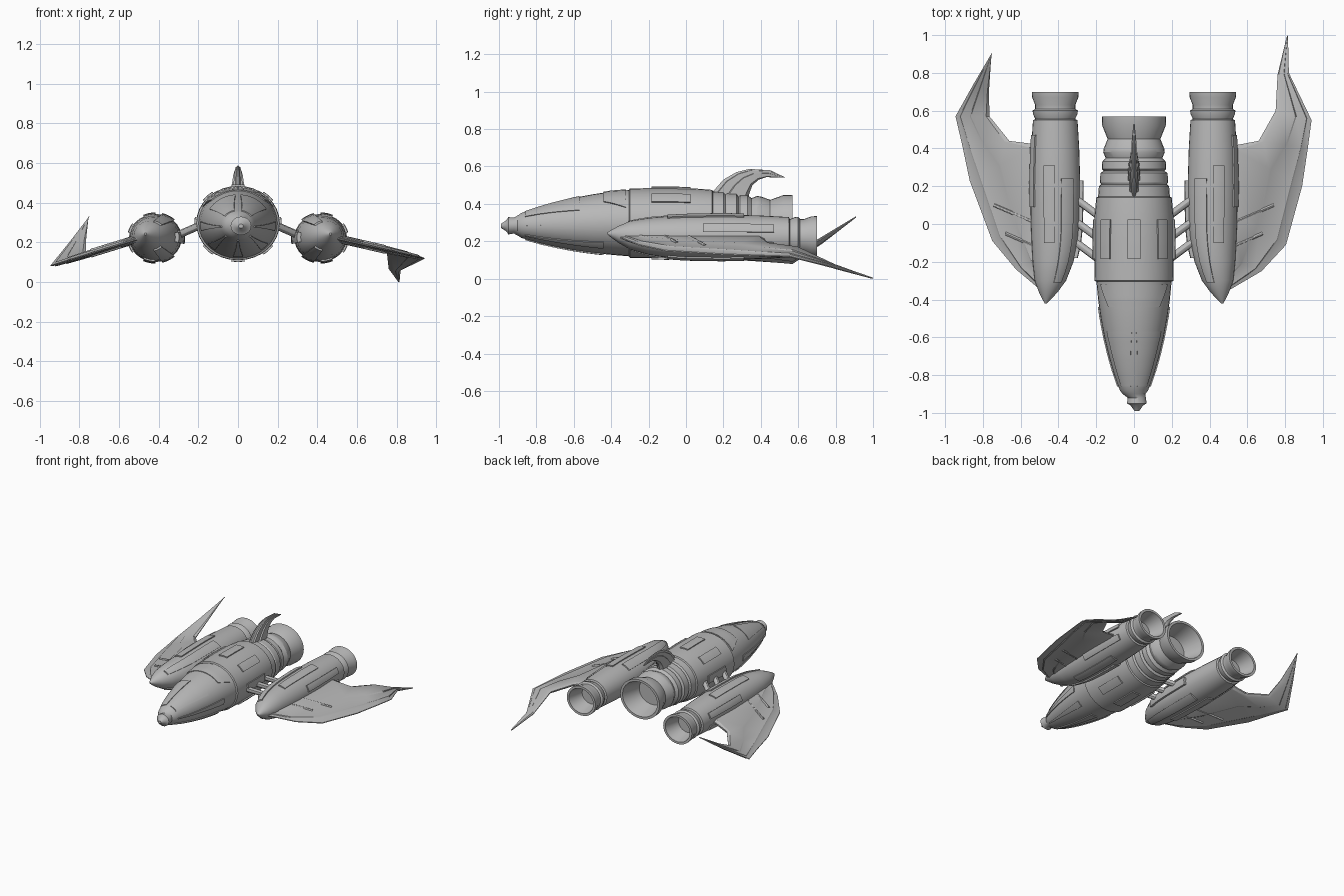
import bpy, bmesh
from math import sin, cos, radians
from mathutils import Vector

if "Cube" in bpy.data.objects:
    bpy.data.objects.remove(bpy.data.objects["Cube"], do_unlink=True)

GREY = (0.48, 0.48, 0.48, 1)
mat = bpy.data.materials.new("hull grey")
mat.use_nodes = True
mat.diffuse_color = GREY
mat.node_tree.nodes["Principled BSDF"].inputs["Base Color"].default_value = GREY
SIDES = 32


def finish(bm, name, recalc=True):
    if recalc:
        bmesh.ops.recalc_face_normals(bm, faces=bm.faces[:])
    me = bpy.data.meshes.new(name)
    bm.to_mesh(me)
    bm.free()
    me.materials.append(mat)
    for p in me.polygons:
        p.use_smooth = True
    me.set_sharp_from_angle(angle=radians(30))
    ob = bpy.data.objects.new(name, me)
    bpy.context.collection.objects.link(ob)
    return ob


def skin(rings, name):
    """Closed rings of points joined by quads and capped at both ends."""
    bm = bmesh.new()
    vs = [[bm.verts.new(p) for p in ring] for ring in rings]
    n = len(vs[0])
    for a, b in zip(vs, vs[1:]):
        for j in range(n):
            k = (j + 1) % n
            bm.faces.new((a[j], b[j], b[k], a[k]))
    bm.faces.new(vs[0])
    bm.faces.new(vs[-1][::-1])
    return finish(bm, name)


class Hull:
    """Turned, slightly flattened body along y with raised plates on it."""

    def __init__(self, name, profile, centre, squash):
        self.profile, self.centre, self.squash = profile, centre, squash
        step = 360 / SIDES
        skin([[self.at(y, r, j * step) for j in range(SIDES)] for y, r in profile], name)

    def at(self, y, r, deg):
        x, z = self.centre(y)
        a = radians(deg)
        return Vector((x + r * cos(a), y, z + r * sin(a) * self.squash))

    def radius(self, y):
        for (ya, ra), (yb, rb) in zip(self.profile, self.profile[1:]):
            if ya <= y <= yb and yb > ya:
                return ra + (rb - ra) * (y - ya) / (yb - ya)
        return 0.1

    def plate(self, name, deg, w0, w1, y0, y1, lift=0.009):
        rows, cols = 10, 8
        bm = bmesh.new()
        grid = []
        for i in range(-1, rows + 2):
            t = min(max(i, 0), rows) / rows
            y, w = y0 + (y1 - y0) * t, w0 + (w1 - w0) * t
            line = []
            for j in range(-1, cols + 2):
                rim = i in (-1, rows + 1) or j in (-1, cols + 1)
                u = min(max(j, 0), cols) / cols * 2 - 1
                h = -0.01 if rim else lift
                line.append(bm.verts.new(self.at(y, self.radius(y) + h, deg + w * u)))
            grid.append(line)
        for a, b in zip(grid, grid[1:]):
            for j in range(len(a) - 1):
                bm.faces.new((a[j], b[j], b[j + 1], a[j + 1]))
        bmesh.ops.remove_doubles(bm, verts=bm.verts[:], dist=0.00001)
        finish(bm, name, recalc=False)


def blade(name, pairs, axis, scales):
    """Thin stepped surface spanning pairs of edge points, thick along axis."""
    section = [(0, .003), (.12, .008), (.14, .014), (.42, .014), (.45, .02), (.9, .018), (1, .005)]
    axis, rings = Vector(axis), []
    for (a, b), s in zip(pairs, scales):
        a, b = Vector(a), Vector(b)
        up = [a.lerp(b, t) + axis * h * s for t, h in section]
        low = [a.lerp(b, t) - axis * h * s for t, h in section]
        rings.append(up + low[::-1])
    skin(rings, name)


def rod(name, p, q, r):
    p, q = Vector(p), Vector(q)
    d = (q - p).normalized()
    u = d.cross(Vector((0, 0, 1))).normalized()
    v = d.cross(u)
    skin([[c + u * r * cos(radians(k * 30)) + v * r * sin(radians(k * 30)) for k in range(12)]
          for c in (p, q)], name)


# Fuselage with banded engine and hollow nozzle
fuselage = Hull("fuselage", [
    (-.99, .012), (-.96, .034), (-.95, .052), (-.92, .048), (-.9, .06), (-.88, .075),
    (-.85, .086), (-.78, .11), (-.7, .133), (-.6, .157), (-.5, .176), (-.4, .19), (-.305, .199),
    (-.3, .209), (-.1, .211), (.05, .208), (.14, .2), (.145, .19), (.2, .186), (.21, .174),
    (.22, .18), (.27, .178), (.28, .16), (.29, .17), (.33, .168), (.35, .15), (.38, .163),
    (.4, .16), (.45, .14), (.52, .168), (.57, .17), (.57, .15), (.5, .13), (.42, .11), (.42, .002)],
    lambda y: (0.015 if y < -.9 else 0, .297 - .025 * max(0, -.4 - y)), .89)

# Plates round the middle, nose panels and canopy
for k in range(8):
    fuselage.plate("body_plate", 90 + 45 * k, 9, 9, -.185, .025)
for deg in (-5, 185, -90, -45, -135):
    fuselage.plate("nose_strip", deg, 3, 8, -.86, -.44, .007)
for deg in (58, 122):
    fuselage.plate("cockpit_panel", deg, 20, 28, -.86, -.57, .005)
fuselage.plate("canopy_panel", 90, 46, 62, -.44, -.32, .006)

# Dorsal fin
fin_front = [(.13, .45), (.2, .53), (.27, .57), (.34, .587), (.45, .58), (.53, .542)]
fin_back = [(.33, .42), (.34, .46), (.355, .5), (.39, .53), (.43, .543), (.52, .54)]
blade("dorsal_fin", [((0, *a), (0, *b)) for a, b in zip(fin_front, fin_back)],
      (1, 0, 0), (1.7, 1.5, 1.2, .9, .6, .2))

# Engine pods, with struts joining them to the fuselage
pod_profile = [
    (-.42, .006), (-.4, .022), (-.36, .05), (-.3, .083), (-.2, .108), (-.1, .122), (0, .129),
    (.2, .133), (.4, .127), (.55, .118), (.555, .105), (.58, .117), (.6, .12), (.61, .106),
    (.63, .106), (.67, .122), (.7, .124), (.7, .105), (.62, .085), (.58, .075), (.58, .002)]
for side, s in (("left", 1), ("right", -1)):
    def pod_centre(y, s=s):
        bend = (max(0, -y) / .42) ** 2
        return s * (.417 + .05 * bend), .222 + .02 * bend
    pod = Hull(side + "_pod", pod_profile, pod_centre, .91)
    for deg, w, y0, y1, lift in (
            (77, 13, -.1, .31, .009), (119, 15, -.31, .24, .009), (24, 11, .09, .47, .009),
            (-77, 13, -.1, .31, .009), (-119, 15, -.31, .24, .009), (-24, 11, .09, .47, .009),
            (180, 13, -.18, .23, .018)):
        pod.plate(side + "_pod_plate", deg if s > 0 else 180 - deg, w, w, y0, y1, lift)
    for y in (.03, -.09, -.2):
        rod(side + "_strut", (s * .17, y, .295), (s * .33, y + .12, .225), .02)

# Left wing, tip swept down; right wing, tip swept up
left = [((.47, -.37), (.42, -.3)), ((.675, -.25), (.44, -.15)), ((.805, -.11), (.46, .1)),
        ((.89, .2), (.5, .41)), ((.92, .4), (.66, .44)), ((.94, .55), (.75, .6))]
right = [((-.47, -.37), (-.42, -.3)), ((-.625, -.24), (-.44, -.15)), ((-.75, -.09), (-.46, .1)),
         ((-.87, .23), (-.5, .42)), ((-.91, .42), (-.66, .44)), ((-.945, .57), (-.765, .57))]
left_tip = [((.82, .8, .06), (.76, .79, .07)), ((.815, 1, .003), (.808, .99, .004))]
right_tip = [((-.85, .74, .2), (-.768, .7, .2)), ((-.75, .91, .33), (-.755, .9, .325))]
for side, plan, tip, slope in (("left", left, left_tip, .23), ("right", right, right_tip, .31)):
    def lifted(p, slope=slope):
        return (p[0], p[1], .22 - slope * (abs(p[0]) - .5))
    blade(side + "_wing", [(lifted(a), lifted(b)) for a, b in plan] + tip, (0, 0, 1),
          (1, 1, 1, 1, .9, .8, .6, .2))
    # Ribs at the wing root
    s = 1 if side == "left" else -1
    for a, b in (((.53, .01), (.74, .1)), ((.52, -.12), (.68, -.05))):
        for dz in (.013, -.013):
            ends = [Vector(lifted((s * p[0], p[1]))) + Vector((0, 0, dz)) for p in (a, b)]
            rod(side + "_wing_rib", *ends, .009)
